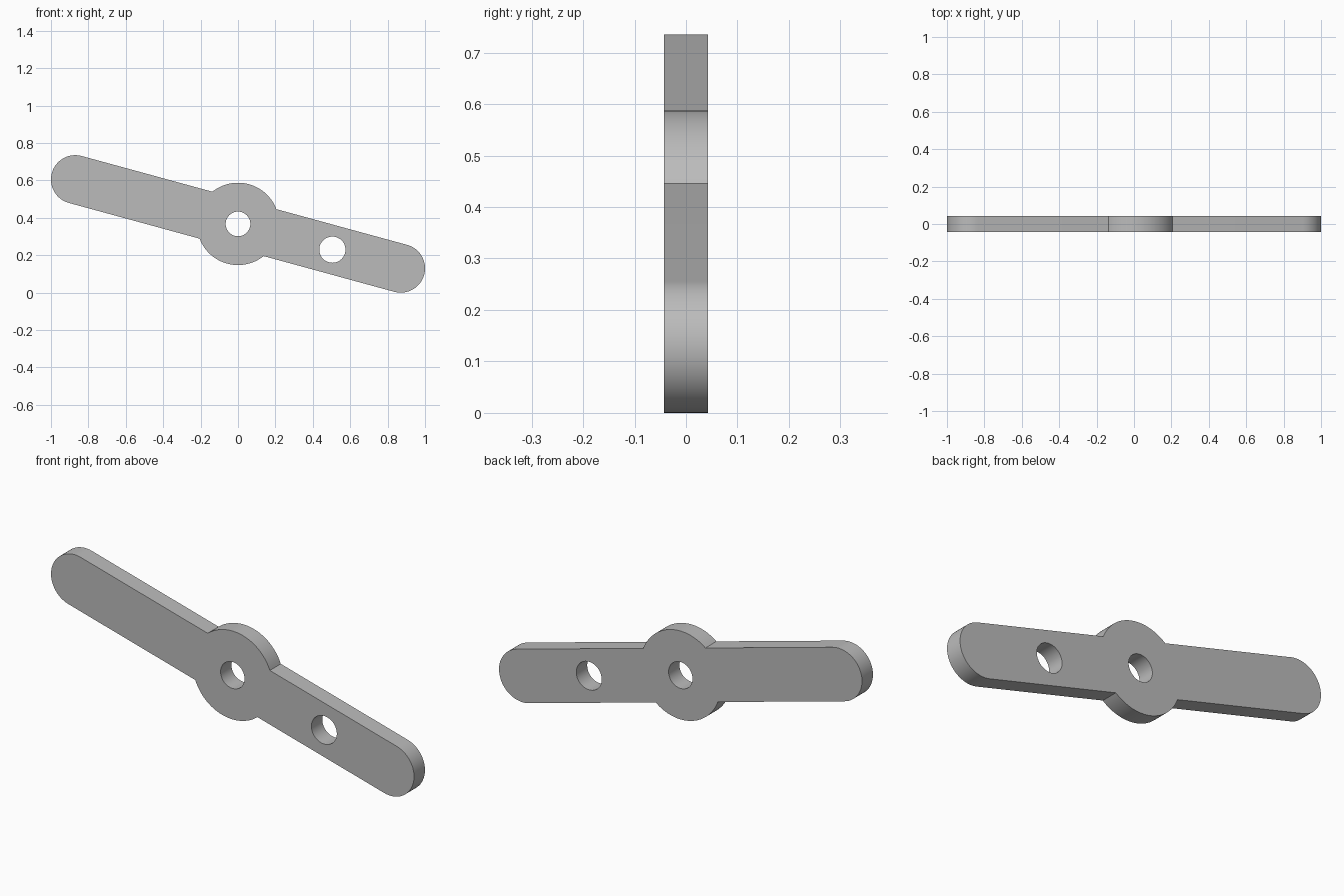
import bpy, bmesh
from math import asin, atan2, cos, sin, pi
from mathutils import Matrix, Vector

END_R, HUB_R, DEPTH = 0.13, 0.22, 0.086
END = Vector((0.87, 0, -0.2375))       # right end centre, from the hub centre
CENTRE = Vector((0, 0, 0.3675))
REACH = END.length
TILT = Matrix.Rotation(atan2(-END.z, END.x), 4, 'Y')

cube = bpy.data.objects.get("Cube")
if cube:
    bpy.data.objects.remove(cube, do_unlink=True)

grey = bpy.data.materials.new("plain grey")
grey.use_nodes = True
grey.diffuse_color = (0.5, 0.5, 0.5, 1)
grey.node_tree.nodes["Principled BSDF"].inputs["Base Color"].default_value = grey.diffuse_color


def arc(cx, radius, start, stop, steps):
    """Points on an arc centred on the bar's axis."""
    angles = [start + (stop - start) * i / steps for i in range(steps + 1)]
    return [Vector((cx + radius * cos(a), 0, radius * sin(a))) for a in angles]


def plate(name, points, depth):
    """Extrude a closed outline evenly to front and back."""
    bm = bmesh.new()
    face = bm.faces.new([bm.verts.new(p + Vector((0, -depth / 2, 0))) for p in points])
    result = bmesh.ops.extrude_face_region(bm, geom=[face])
    moved = [v for v in result["geom"] if isinstance(v, bmesh.types.BMVert)]
    bmesh.ops.translate(bm, verts=moved, vec=(0, depth, 0))
    bmesh.ops.recalc_face_normals(bm, faces=bm.faces)
    bm.transform(Matrix.Translation(CENTRE) @ TILT)
    mesh = bpy.data.meshes.new(name)
    bm.to_mesh(mesh)
    bm.free()
    mesh.materials.append(grey)
    obj = bpy.data.objects.new(name, mesh)
    bpy.context.collection.objects.link(obj)
    return obj


# Lever outline: rounded ends joined by a wider round hub
meet = asin(END_R / HUB_R)
outline = (arc(REACH, END_R, -pi / 2, pi / 2, 32)
           + arc(0, HUB_R, meet, pi - meet, 32)
           + arc(-REACH, END_R, pi / 2, 3 * pi / 2, 32)
           + arc(0, HUB_R, pi + meet, 2 * pi - meet, 32))
lever = plate("lever_arm", outline, DEPTH)
bpy.context.view_layer.objects.active = lever
lever.select_set(True)

# Pivot hole in the hub and a link hole in the right arm
for name, cx, radius in (("pivot_hole", 0, 0.066), ("link_hole", 0.523, 0.07)):
    cutter = plate(name, arc(cx, radius, 0, 2 * pi, 48)[:-1], DEPTH * 2)
    cutter.hide_render = True
    cut = lever.modifiers.new(name, 'BOOLEAN')
    cut.operation, cut.solver, cut.object = 'DIFFERENCE', 'EXACT', cutter
    bpy.ops.object.modifier_apply(modifier=cut.name)
    bpy.data.objects.remove(cutter, do_unlink=True)

bpy.ops.object.select_all(action='DESELECT')
lever.select_set(True)
bpy.ops.object.shade_smooth_by_angle(angle=0.5)
